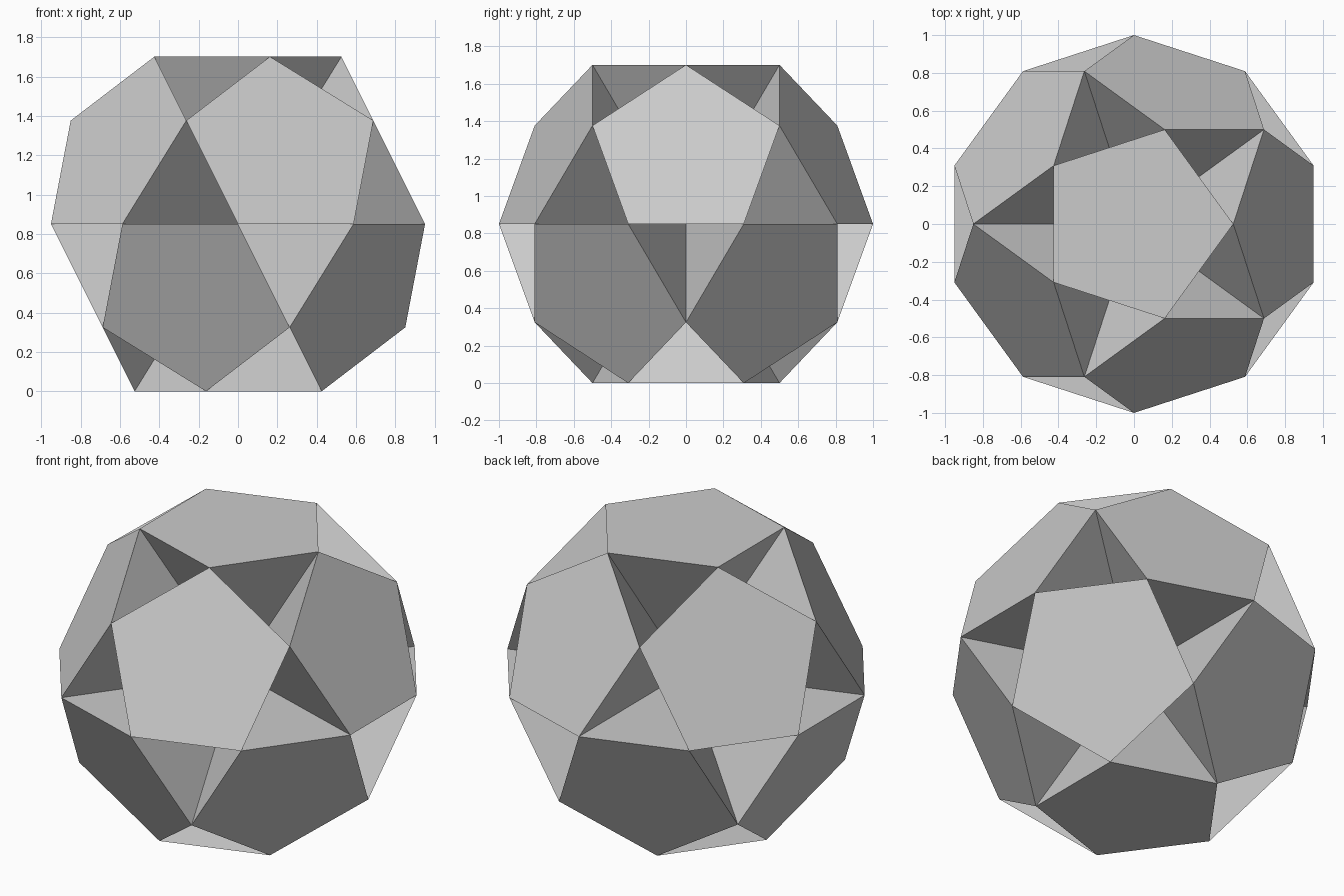
import bpy, bmesh
from math import sin, cos, radians, sqrt
from mathutils import Vector

if "Cube" in bpy.data.objects:
    bpy.data.objects.remove(bpy.data.objects["Cube"])

A = sqrt((5 - sqrt(5)) / 10)   # 0.526
B = sqrt((5 + sqrt(5)) / 10)   # 0.851, also the height of the centre
CENTRE = Vector((0, 0, B))

bm = bmesh.new()


def ring(radius, z, start, count):
    for i in range(count):
        a = radians(start + 360 * i / count)
        bm.verts.new(CENTRE + Vector((radius * cos(a), radius * sin(a), z)))


# Corner rings from top to bottom
ring(A, B, 0, 5)
ring(B, A, 36, 5)
ring(1, 0, 18, 10)
ring(B, -A, 0, 5)
ring(A, -B, 36, 5)

# Shell of 12 pentagons and 20 triangles
bmesh.ops.convex_hull(bm, input=bm.verts[:])
bmesh.ops.dissolve_limit(bm, angle_limit=radians(2),
                         verts=bm.verts[:], edges=bm.edges[:])
bmesh.ops.recalc_face_normals(bm, faces=bm.faces[:])

# Each triangle becomes a pit reaching the centre of the solid
triangles = [f for f in bm.faces if len(f.verts) == 3]
for v in bmesh.ops.poke(bm, faces=triangles)["verts"]:
    v.co = CENTRE

mesh = bpy.data.meshes.new("pitted_polyhedron")
bm.to_mesh(mesh)
bm.free()
obj = bpy.data.objects.new("pitted_polyhedron", mesh)
bpy.context.collection.objects.link(obj)
